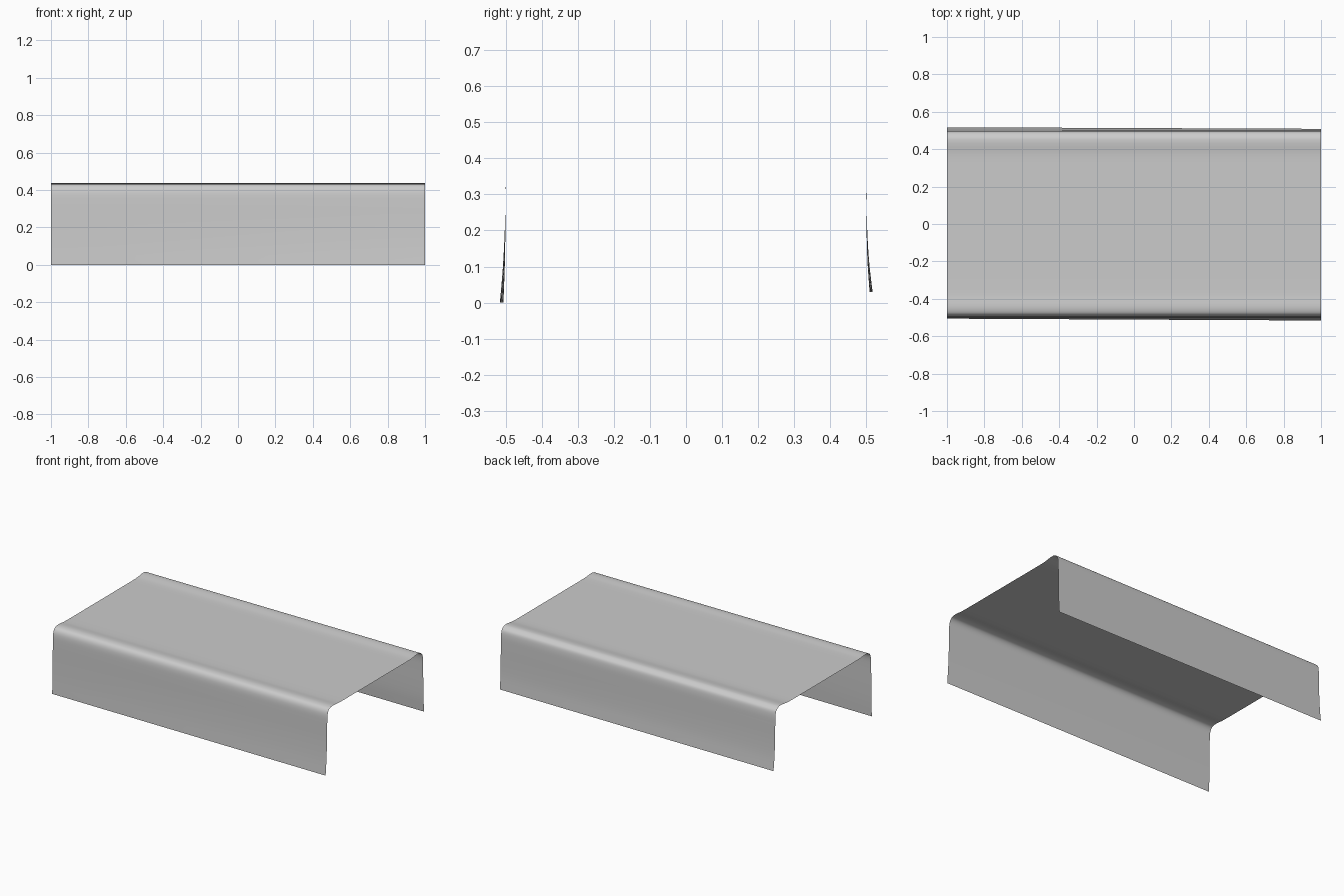
import bpy, bmesh
from mathutils import Vector

if "Cube" in bpy.data.objects:
    bpy.data.objects.remove(bpy.data.objects["Cube"])

# Cross-section (y, z) from front hem over the top to back hem
SECTION = [(-0.511, 0.0), (-0.505, 0.10), (-0.501, 0.22), (-0.499, 0.35),
           (-0.496, 0.39), (-0.488, 0.413), (-0.473, 0.427), (-0.44, 0.433),
           (-0.38, 0.428), (-0.25, 0.427), (0.0, 0.427), (0.25, 0.427),
           (0.37, 0.428), (0.452, 0.436), (0.486, 0.419), (0.496, 0.39),
           (0.499, 0.33), (0.501, 0.22), (0.505, 0.12), (0.513, 0.03)]


def smooth_path(points, steps=4):
    """Catmull-Rom curve through the section points."""
    p = [Vector(q) for q in points]
    p = [2 * p[0] - p[1]] + p + [2 * p[-1] - p[-2]]
    out = []
    for a, b, c, d in zip(p, p[1:], p[2:], p[3:]):
        # tangents scaled by local spacing to avoid overshoot at the bends
        h = (c - b).length
        m0 = (c - a) / ((c - b).length + (b - a).length) * h
        m1 = (d - b) / ((d - c).length + (c - b).length) * h
        for i in range(steps):
            t = i / steps
            out.append((2*t**3 - 3*t**2 + 1) * b + (t**3 - 2*t**2 + t) * m0
                       + (3*t**2 - 2*t**3) * c + (t**3 - t**2) * m1)
    return out + [p[-2]]


# Thin bent cover: section swept along x, hems flaring slightly along the length
bm = bmesh.new()
path = smooth_path(SECTION)
rows = []
for i in range(9):
    x = -1 + i / 4
    row = []
    for y, z in path:
        low = max(0.0, 1 - z / 0.35) ** 2
        flare = 0.005 * low * (-x)
        row.append(bm.verts.new((x, y + flare, z)))
    rows.append(row)
for r, s in zip(rows, rows[1:]):
    for j in range(len(path) - 1):
        bm.faces.new((r[j], s[j], s[j + 1], r[j + 1]))
mesh = bpy.data.meshes.new("bent_cover")
bm.to_mesh(mesh)
bm.free()
mesh.shade_smooth()
cover = bpy.data.objects.new("bent_cover", mesh)
bpy.context.collection.objects.link(cover)
